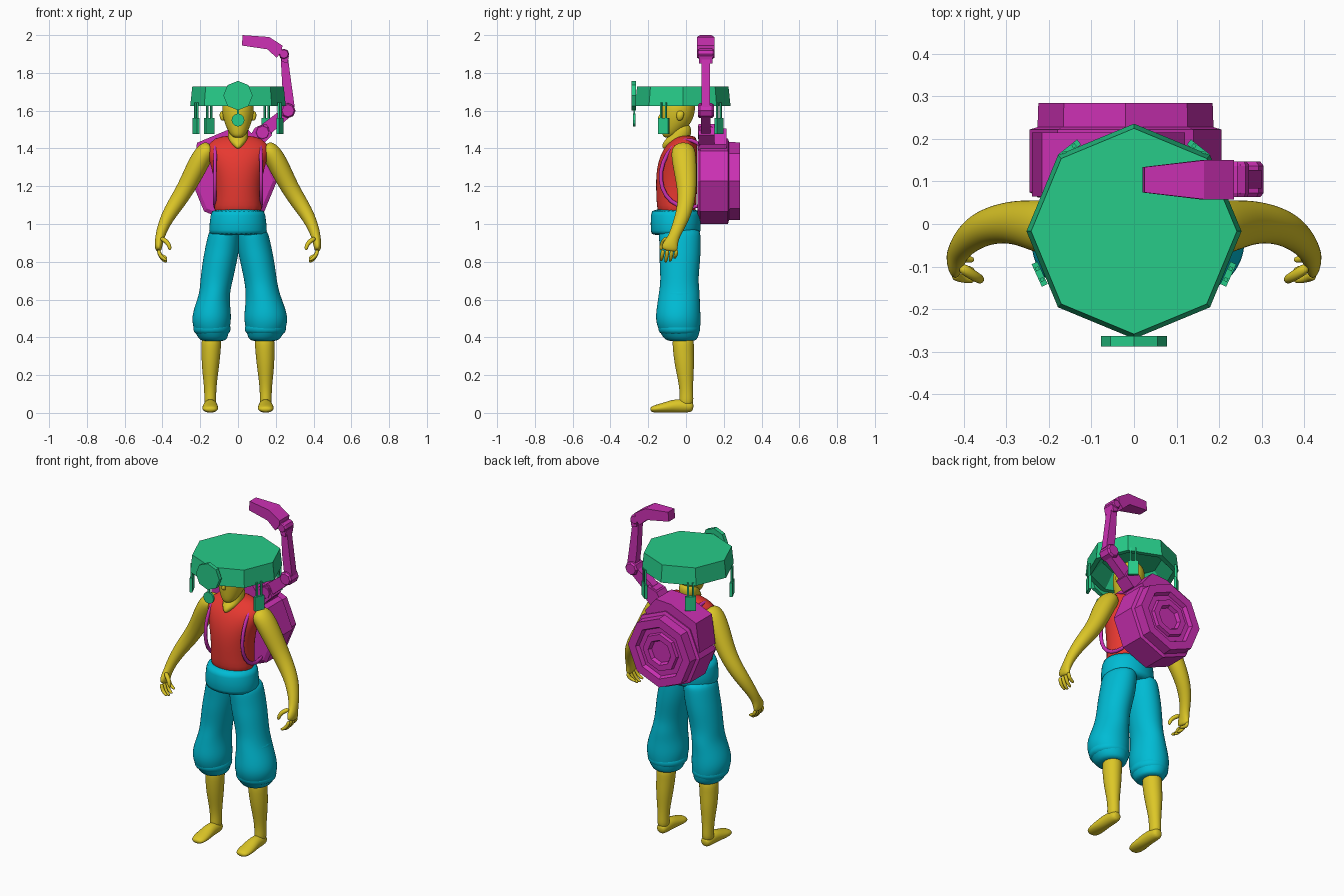
import bpy, bmesh, math
from mathutils import Vector, Matrix


def material(name, rgb):
    m = bpy.data.materials.new(name)
    m.diffuse_color = (*rgb, 1)
    return m


SKIN = material("skin", (0.72, 0.57, 0.02))
RED = material("shirt_red", (0.8, 0.04, 0.03))
CYAN = material("trouser_cyan", (0.0, 0.5, 0.66))
GREEN = material("hat_green", (0.02, 0.6, 0.25))
PINK = material("pack_magenta", (0.6, 0.03, 0.45))


def finish(name, bm, mat, mirror=False, smooth=0):
    bmesh.ops.recalc_face_normals(bm, faces=bm.faces[:])
    me = bpy.data.meshes.new(name)
    bm.to_mesh(me)
    bm.free()
    me.materials.append(mat)
    ob = bpy.data.objects.new(name, me)
    bpy.context.collection.objects.link(ob)
    if smooth:
        for p in me.polygons:
            p.use_smooth = True
        s = ob.modifiers.new("subdivision", 'SUBSURF')
        s.levels = s.render_levels = smooth
    if mirror:
        m = ob.modifiers.new("mirror", 'MIRROR')
        m.use_mirror_merge = False
    return ob


def loft(name, secs, mat, flat=False, ref=(0, 1, 0), n=12, smooth=2, mirror=False):
    """Elliptical rings (x, y, z, ru, rv); level rings when flat, else square to the path."""
    bm = bmesh.new()
    pts = [Vector(s[:3]) for s in secs]
    rings = []
    for i, s in enumerate(secs):
        t = Vector((0, 0, -1)) if flat else (pts[min(i + 1, len(pts) - 1)] - pts[max(i - 1, 0)]).normalized()
        u = t.cross(Vector(ref)).normalized()
        v = u.cross(t)
        k = 1.03 if smooth else 1
        rings.append([bm.verts.new(pts[i] + k * (u * s[3] * math.cos(a) + v * s[4] * math.sin(a)))
                      for a in (2 * math.pi * j / n for j in range(n))])
    for a, b in zip(rings, rings[1:]):
        for j in range(n):
            bm.faces.new((a[j], a[(j + 1) % n], b[(j + 1) % n], b[j]))
    bm.faces.new(rings[0])
    bm.faces.new(rings[-1])
    return finish(name, bm, mat, mirror, smooth)


def lathe(name, profile, mat, loc, facing_y=False, n=8):
    """Closed n-sided turning of (radius, height) points; axis z or y."""
    bm = bmesh.new()
    rings = [[bm.verts.new((r * math.cos(2 * math.pi * j / n), r * math.sin(2 * math.pi * j / n), h))
              for j in range(n)] for r, h in profile]
    for a, b in zip(rings, rings[1:]):
        for j in range(n):
            bm.faces.new((a[j], a[(j + 1) % n], b[(j + 1) % n], b[j]))
    bm.faces.new(rings[0])
    bm.faces.new(rings[-1])
    if facing_y:
        bm.transform(Matrix.Rotation(-math.pi / 2, 4, 'X'))
    bm.transform(Matrix.Translation(loc))
    return finish(name, bm, mat)


def prism(name, outline, y0, y1, mat, narrow_x=None):
    """Front outline (x, z) extruded in y; points left of narrow_x are pinched."""
    bm = bmesh.new()
    mid = (y0 + y1) / 2
    rows = []
    for y in (y0, y1):
        rows.append([bm.verts.new((x, mid + (y - mid) * (0.65 if narrow_x and x < narrow_x else 1), z))
                     for x, z in outline])
    n = len(outline)
    for j in range(n):
        bm.faces.new((rows[0][j], rows[0][(j + 1) % n], rows[1][(j + 1) % n], rows[1][j]))
    bm.faces.new(rows[0])
    bm.faces.new(rows[1])
    return finish(name, bm, mat)


def box(name, size, matrix, mat):
    bm = bmesh.new()
    bmesh.ops.create_cube(bm, size=1, matrix=matrix @ Matrix.Diagonal((*size, 1)))
    return finish(name, bm, mat)


# Head, nose and neck
loft("head", [(0, -.095, 1.455, .025, .025), (0, -.075, 1.485, .05, .055), (0, -.05, 1.54, .075, .085),
              (0, -.045, 1.60, .087, .095), (0, -.04, 1.65, .08, .09), (0, -.035, 1.69, .04, .05)], SKIN, flat=True)
loft("nose", [(0, -.125, 1.59, .008, .012), (0, -.137, 1.555, .013, .018), (0, -.13, 1.54, .01, .01)], SKIN, flat=True, n=8)
loft("neck", [(0, -.105, 1.395, .006, .025), (0, -.06, 1.435, .05, .065), (0, -.025, 1.47, .056, .058),
              (0, -.03, 1.54, .052, .055)], SKIN, flat=True)
for s in (-1, 1):
    loft("ear", [(s * .08, -.03, 1.60, .012, .02), (s * .087, -.03, 1.575, .015, .022), (s * .08, -.035, 1.545, .01, .014)],
         SKIN, flat=True, n=8)

# Sleeveless shirt
loft("shirt", [(0, -.05, 1.03, .135, .10), (0, -.05, 1.12, .118, .105), (0, -.05, 1.24, .125, .11),
               (0, -.045, 1.33, .148, .103), (0, -.03, 1.40, .172, .088), (0, -.012, 1.44, .14, .068),
               (0, .005, 1.47, .085, .045)], RED, flat=True, n=16)

# Arms
loft("arm", [(.135, -.015, 1.41, .04, .05), (.175, -.015, 1.385, .055, .068), (.225, -.005, 1.29, .055, .062),
             (.275, .005, 1.19, .048, .052), (.33, 0, 1.105, .044, .045), (.375, -.02, 1.035, .036, .04),
             (.405, -.05, .965, .028, .032), (.415, -.07, .92, .024, .03), (.422, -.085, .885, .021, .044),
             (.42, -.09, .855, .015, .042)], SKIN, mirror=True)
loft("thumb", [(.41, -.10, .925, .014, .015), (.38, -.12, .91, .013, .013), (.362, -.13, .885, .012, .012),
               (.36, -.132, .86, .008, .008)], SKIN, n=8, mirror=True)
for i in range(4):
    y, low = -.125 + .024 * i, (.0, -.008, -.004, .012)[i]
    loft("finger", [(.422, y + .003, .865, .011, .011), (.415, y, .837, .011, .011),
                    (.397, y - .005, .817 + low, .010, .010), (.375, y - .008, .807 + low, .007, .007)],
         SKIN, n=8, mirror=True)

# Waist sash
loft("sash", [(0, -.055, .94, .144, .122), (0, -.055, .95, .152, .13), (0, -.055, 1.06, .141, .128),
              (0, -.055, 1.08, .132, .122)], CYAN, flat=True, n=32, smooth=1)

# Baggy trousers, one side fuller than the other
rows = [(.072, -.035, .98, .075, .105), (.078, -.033, .94, .085, .11), (.088, -.031, .87, .09, .108),
        (.102, -.033, .80, .09, .107), (.12, -.035, .70, .085, .098), (.13, -.035, .635, .088, .108),
        (.142, -.04, .57, .102, .112), (.148, -.042, .50, .117, .12), (.147, -.036, .44, .104, .11),
        (.14, -.027, .395, .085, .09), (.138, -.025, .378, .066, .07)]
for side, w in ((1, 1), (-1, .9)):
    fold = [(side * x * (.5 + w / 2), y, z, rx * (w if z < .65 else 1), ry) for x, y, z, rx, ry in rows]
    loft("trouser_leg", fold, CYAN, flat=True, n=16)
    # soft folds at hem and knee
    for z, rx, ry in ((.445, .114, .115), (.62, .095, .108)):
        c = side * (.145 if z < .5 else .133) * (.5 + w / 2)
        loft("trouser_fold", [(c, -.036, z + .045, rx * w * .85, ry * .9), (c, -.036, z, rx * w, ry),
                              (c, -.034, z - .04, rx * w * .85, ry * .85)], CYAN, flat=True, n=16)

# Shins and feet
loft("shin", [(.14, -.015, .42, .055, .06), (.142, -.015, .34, .052, .056), (.146, -.008, .25, .047, .052),
              (.147, .0, .15, .034, .037), (.147, .003, .09, .031, .036), (.147, .0, .03, .034, .04)],
     SKIN, flat=True, mirror=True)
loft("foot", [(.146, .04, .03, .022, .022), (.146, .015, .034, .034, .033), (.146, -.05, .039, .036, .038),
              (.147, -.11, .028, .043, .028), (.147, -.16, .022, .043, .021), (.146, -.19, .017, .028, .013)],
     SKIN, ref=(0, 0, 1), mirror=True)

# Octagonal hat, hollow underneath
hat_c = (0, -.017, 0)
lathe("hat", [(.242, 1.727), (.253, 1.625), (.225, 1.625), (.16, 1.70)], GREEN, hat_c)
lathe("hat_front_disc", [(.078, -.288), (.078, -.264)], GREEN, (0, 0, 1.68), True)
lathe("hat_pendant", [(.034, -.28), (.034, -.268)], GREEN, (0, 0, 1.55), True, n=12)
box("pendant_link", (.012, .008, .04), Matrix.Translation((0, -.274, 1.597)), GREEN)

# Hanging tags, each on two cords
for x, y in ((-.222, -.118), (.222, -.118), (-.152, .175), (.152, .175)):
    turn = Matrix.Translation((x, y, 0)) @ Matrix.Rotation(math.atan2(y + .017, x) + math.pi / 2, 4, 'Z')
    box("hat_tag", (.058, .015, .085), turn @ Matrix.Translation((0, 0, 1.518)), GREEN)
    for dx in (-.014, .014):
        box("tag_cord", (.009, .009, .085), turn @ Matrix.Translation((dx, 0, 1.60)), GREEN)

# Octagonal backpack with stepped rear rings
lathe("backpack", [(.205, .062), (.226, .075), (.226, .222), (.207, .228), (.205, .285), (.155, .285), (.145, .262),
                   (.115, .262), (.11, .28), (.075, .28), (.065, .26)], PINK, (-.02, 0, 1.227), True)
prism("backpack_top_block", [(-.24, 1.26), (-.217, 1.43), (-.05, 1.50), (.05, 1.505), (.12, 1.42), (.05, 1.25)],
      .065, .215, PINK)

# Shoulder straps
loft("strap", [(.115, .08, 1.41, .012, .01), (.115, .03, 1.455, .012, .01), (.117, -.04, 1.435, .012, .01),
               (.122, -.105, 1.375, .012, .01), (.122, -.138, 1.28, .012, .01), (.122, -.132, 1.19, .012, .01),
               (.124, -.085, 1.115, .012, .01), (.12, 0, 1.08, .012, .01), (.11, .08, 1.10, .012, .01)],
     PINK, ref=(1, 0, 0), n=8, smooth=1, mirror=True)

# Jointed mechanical arm
prism("arm_mount", [(.04, 1.43), (.09, 1.51), (.15, 1.53), (.18, 1.47), (.13, 1.42)], .065, .15, PINK)
prism("lower_link", [(.10, 1.47), (.13, 1.53), (.25, 1.62), (.29, 1.58), (.21, 1.51), (.14, 1.45)], .08, .13, PINK)
for x, z, r in ((.13, 1.485, .042), (.265, 1.60, .04), (.243, 1.90, .028)):
    lathe("arm_joint", [(r * .8, .063), (r, .073), (r, .137), (r * .8, .147)], PINK, (x, 0, z), True)
prism("upper_link", [(.25, 1.60), (.235, 1.72), (.225, 1.90), (.262, 1.90), (.275, 1.80), (.30, 1.62)], .083, .127, PINK)
prism("upper_link_guard", [(.232, 1.86), (.225, 1.91), (.25, 1.925), (.27, 1.89), (.262, 1.85)], .07, .14, PINK)
prism("arm_head", [(.02, 1.945), (.025, 2.0), (.165, 1.99), (.235, 1.945), (.232, 1.915), (.205, 1.88), (.155, 1.925)],
      .058, .15, PINK, narrow_x=.05)
